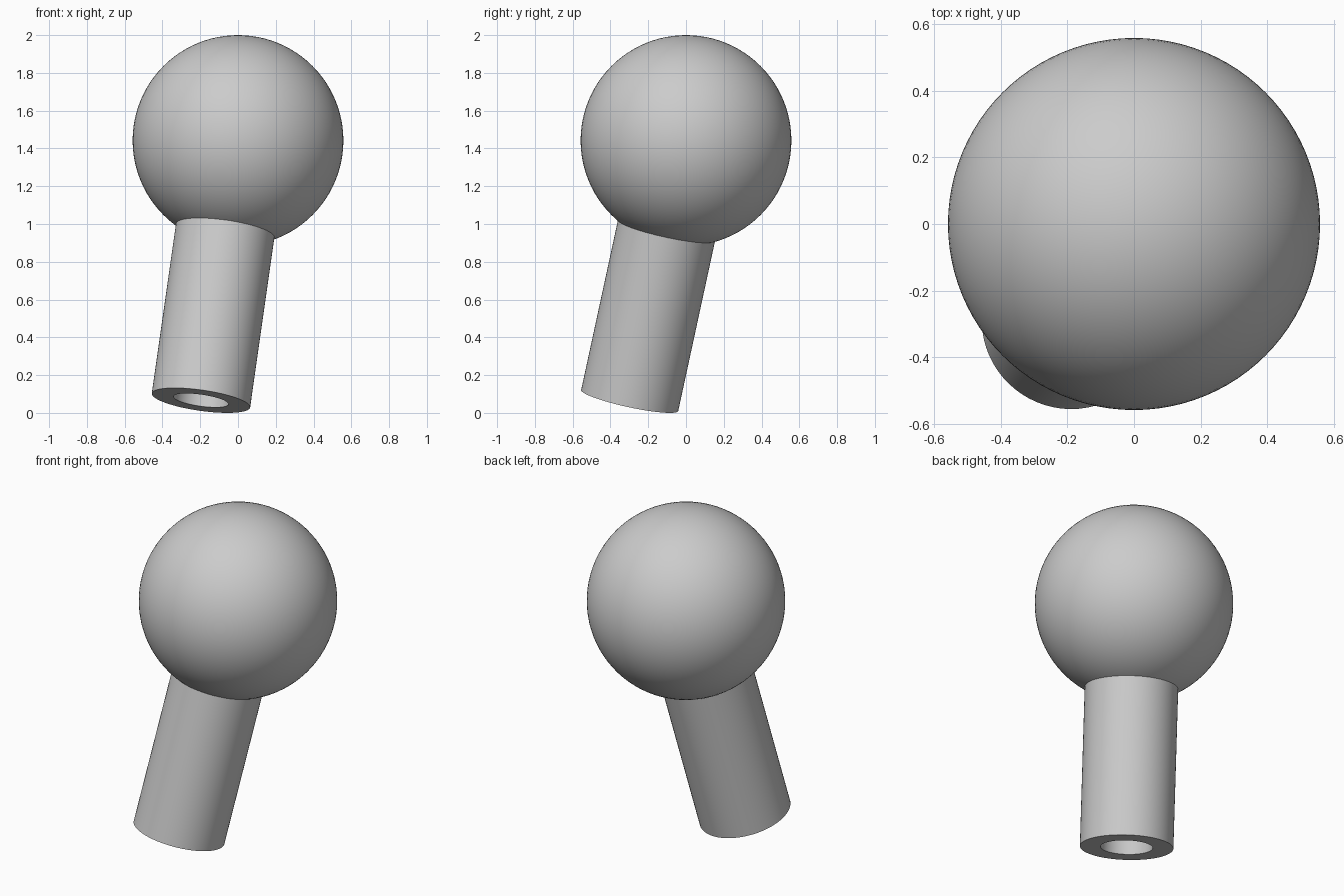
import bpy
import bmesh
import math
from mathutils import Vector

cube = bpy.data.objects.get("Cube")
if cube:
    bpy.data.objects.remove(cube, do_unlink=True)

BALL_CENTRE = Vector((0, 0, 1.442))
BALL_RADIUS = 0.558
MOUTH_CENTRE = Vector((-0.196, -0.298, 0.066))
STEM_RADIUS = 0.263
BORE_RADIUS = 0.147
BORE_DEPTH = 0.85

grey = bpy.data.materials.new("plain_grey")
grey.use_nodes = True
colour = (0.6, 0.6, 0.6, 1)
grey.diffuse_color = colour
grey.node_tree.nodes["Principled BSDF"].inputs["Base Color"].default_value = colour


def finish(obj, name):
    obj.name = name
    obj.data.name = name
    obj.data.materials.append(grey)
    bpy.ops.object.select_all(action="DESELECT")
    obj.select_set(True)
    bpy.context.view_layer.objects.active = obj
    bpy.ops.object.shade_smooth_by_angle(angle=math.radians(30))


def lathe(name, profile, steps=64):
    """Revolve (radius, height) points around the local z axis."""
    bm = bmesh.new()
    verts = [bm.verts.new((r, 0, z)) for r, z in profile]
    edges = [bm.edges.new(pair) for pair in zip(verts, verts[1:])]
    bmesh.ops.spin(bm, geom=verts + edges, cent=(0, 0, 0), axis=(0, 0, 1),
                   angle=math.tau, steps=steps)
    bmesh.ops.remove_doubles(bm, verts=bm.verts, dist=0.0001)
    bmesh.ops.recalc_face_normals(bm, faces=bm.faces)
    mesh = bpy.data.meshes.new(name)
    bm.to_mesh(mesh)
    bm.free()
    obj = bpy.data.objects.new(name, mesh)
    bpy.context.collection.objects.link(obj)
    return obj


# Ball
bpy.ops.mesh.primitive_uv_sphere_add(segments=96, ring_count=48,
                                     radius=BALL_RADIUS, location=BALL_CENTRE)
finish(bpy.context.object, "ball")

# Tilted stem with a blind bore, its axis aimed at the ball's centre
axis = BALL_CENTRE - MOUTH_CENTRE
stem_length = axis.length - 0.4
stem = lathe("stem", [
    (0, BORE_DEPTH),
    (BORE_RADIUS, BORE_DEPTH),
    (BORE_RADIUS, 0),
    (STEM_RADIUS, 0),
    (STEM_RADIUS, stem_length),
    (0, stem_length),
])
stem.location = MOUTH_CENTRE
stem.rotation_euler = axis.to_track_quat("Z", "Y").to_euler()
finish(stem, "stem")
